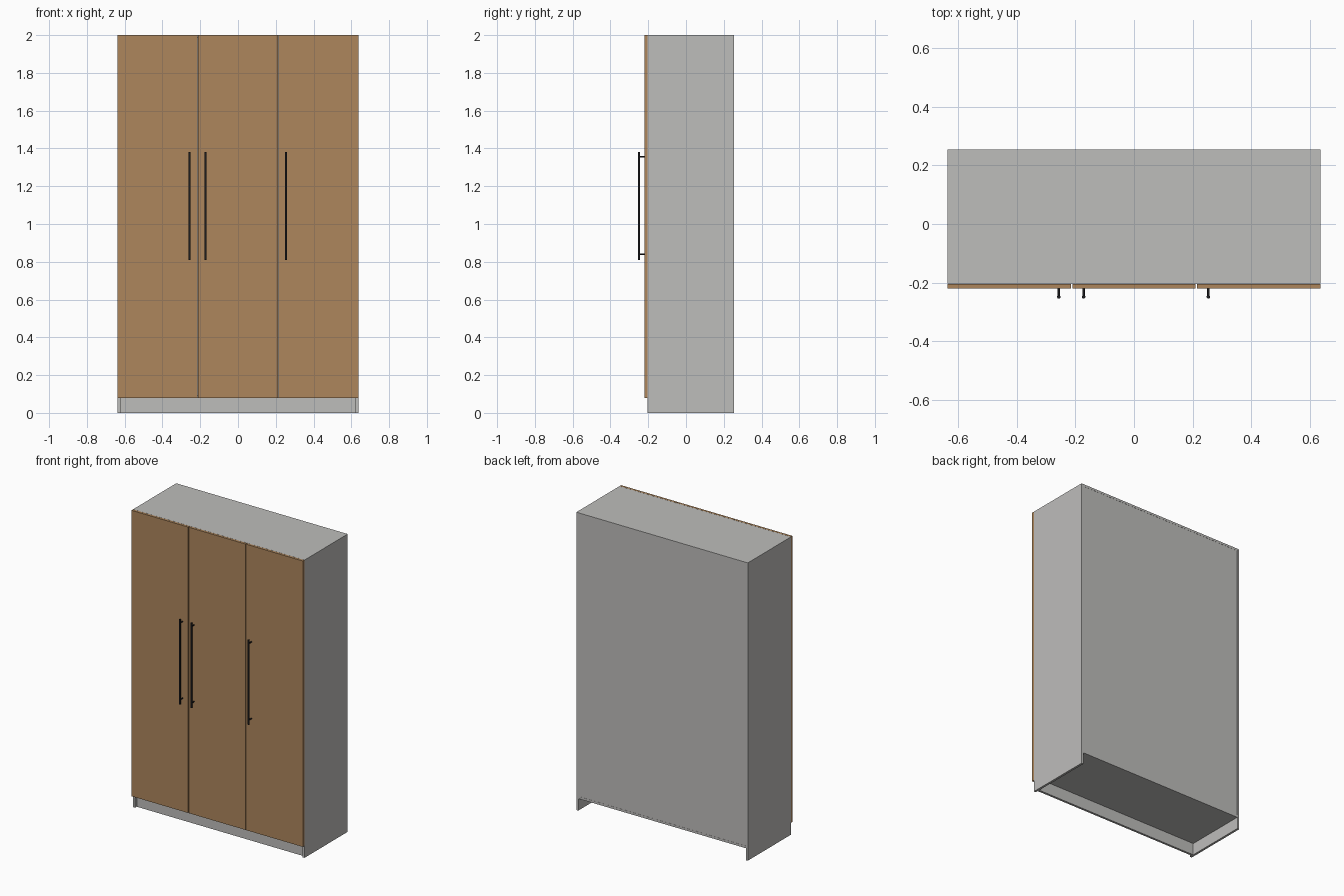
import bpy
import bmesh
from mathutils import Matrix, Vector

default = bpy.data.objects.get("Cube")
if default:
    bpy.data.objects.remove(default, do_unlink=True)


def material(name, colour):
    m = bpy.data.materials.new(name)
    m.use_nodes = True
    m.diffuse_color = colour
    m.node_tree.nodes["Principled BSDF"].inputs["Base Color"].default_value = colour
    return m


GREY = material("pale grey board", (0.515, 0.51, 0.497, 1))
WOOD = material("oak brown", (0.418, 0.238, 0.107, 1))
BLACK = material("matt black", (0.012, 0.012, 0.014, 1))


def finish(name, bm, mat):
    mesh = bpy.data.meshes.new(name)
    bm.to_mesh(mesh)
    bm.free()
    mesh.materials.append(mat)
    obj = bpy.data.objects.new(name, mesh)
    bpy.context.collection.objects.link(obj)
    return obj


def board(name, low, high, mat):
    """Box between two opposite corners."""
    low, high = Vector(low), Vector(high)
    bm = bmesh.new()
    bmesh.ops.create_cube(bm, size=1, matrix=Matrix.Translation((low + high) / 2)
                          @ Matrix.Diagonal((high - low).to_4d()))
    return finish(name, bm, mat)


def rod(bm, start, end, radius):
    """Capped cylinder between two points."""
    start, end = Vector(start), Vector(end)
    turn = (end - start).to_track_quat("Z", "Y").to_matrix().to_4x4()
    bmesh.ops.create_cone(bm, cap_ends=True, segments=16, radius1=radius,
                          radius2=radius, depth=(end - start).length,
                          matrix=Matrix.Translation((start + end) / 2) @ turn)


HALF = 0.637       # half the width
T = 0.015          # board thickness
FRONT, BACK = -0.204, 0.254
PLINTH, TOP = 0.08, 2.0
INNER = HALF - T

# Carcass
board("right_side", (-HALF, FRONT, 0), (-INNER, BACK, TOP), GREY)
board("left_side", (INNER, FRONT, 0), (HALF, BACK, TOP), GREY)
board("top_panel", (-INNER, FRONT, TOP - T), (INNER, BACK, TOP), GREY)
board("bottom_panel", (-INNER, FRONT, PLINTH), (INNER, BACK, PLINTH + T), GREY)
board("back_panel", (-INNER, BACK - 0.01, PLINTH + T),
      (INNER, BACK - 0.001, TOP - T), GREY)
board("plinth", (-INNER, FRONT + 0.018, 0), (INNER, FRONT + 0.018 + T, PLINTH), GREY)
board("divider", (0.211 - T / 2, FRONT, PLINTH + T),
      (0.211 + T / 2, BACK - 0.01, TOP - T), GREY)

# Doors with a narrow gap between neighbours
GAP = 0.005
width = (2 * HALF - 2 * GAP) / 3
DOOR_FRONT = FRONT - 0.017
for i, side in enumerate(("right", "middle", "left")):
    x = -HALF + i * (width + GAP)
    board(side + "_door", (x, DOOR_FRONT, PLINTH), (x + width, FRONT - 0.001, TOP), WOOD)

# Bar handles on two posts each
BAR_Y = -0.249
for side, x in (("right", -0.257), ("middle", -0.172), ("left", 0.254)):
    bm = bmesh.new()
    rod(bm, (x, BAR_Y, 0.81), (x, BAR_Y, 1.38), 0.006)
    for z in (0.84, 1.355):
        rod(bm, (x, DOOR_FRONT, z), (x, BAR_Y, z), 0.004)
    handle = finish(side + "_handle", bm, BLACK)
    bpy.ops.object.select_all(action="DESELECT")
    handle.select_set(True)
    bpy.context.view_layer.objects.active = handle
    bpy.ops.object.shade_smooth_by_angle()
